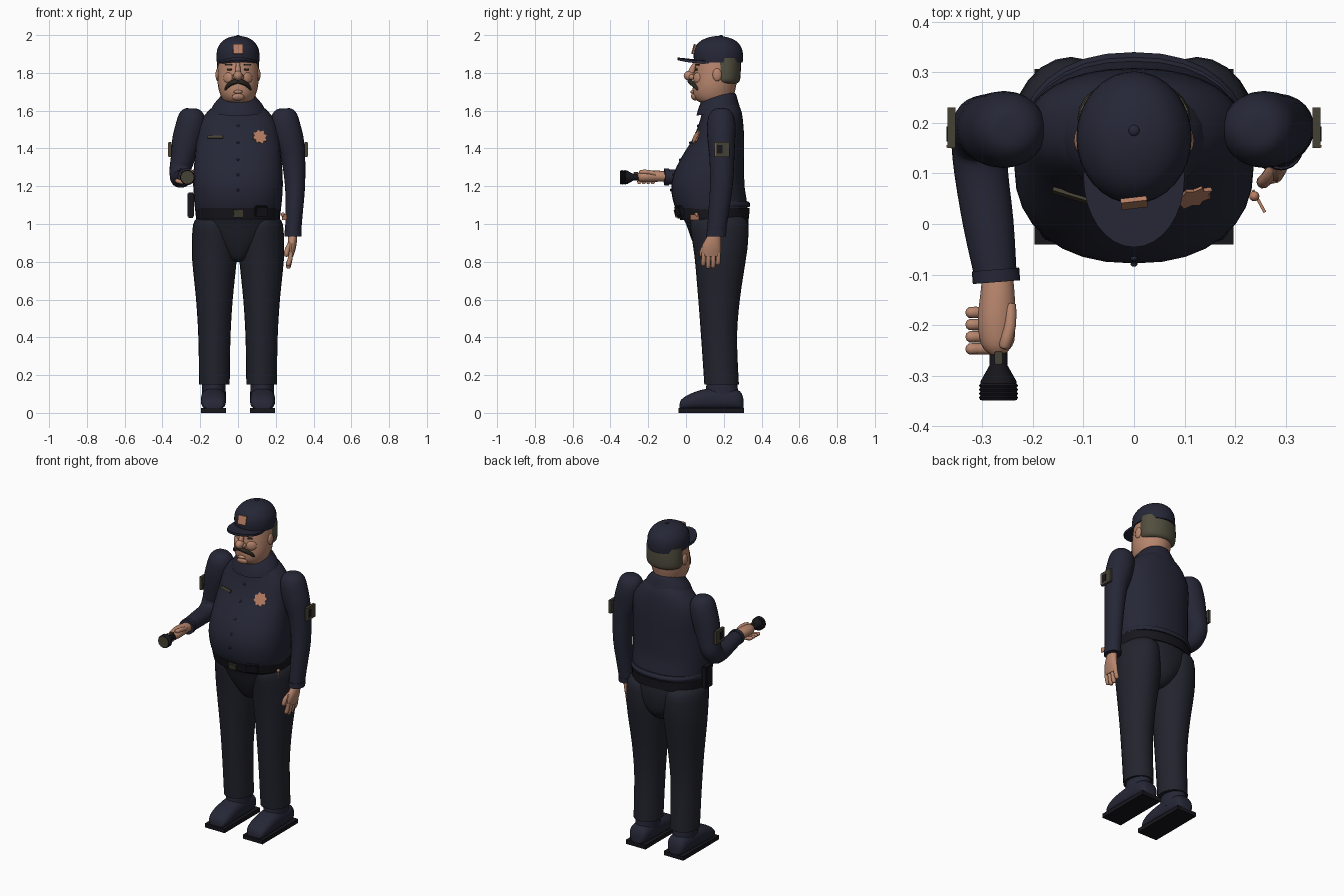
import bpy, bmesh, math
from mathutils import Vector

cube = bpy.data.objects.get("Cube")
if cube:
    bpy.data.objects.remove(cube, do_unlink=True)
parts = []


def material(name, r, g, b):
    m = bpy.data.materials.new(name)
    m.use_nodes = True
    m.diffuse_color = (r, g, b, 1)
    node = next(n for n in m.node_tree.nodes if n.type == 'BSDF_PRINCIPLED')
    node.inputs["Base Color"].default_value = (r, g, b, 1)
    node.inputs["Roughness"].default_value = 0.8
    return m


NAVY = material("navy cloth", .019, .02, .037)
TROUSER = material("dark trouser cloth", .016, .017, .026)
BLACK = material("black leather", .008, .008, .012)
SKIN = material("skin", .48, .24, .155)
HAIR = material("grey hair", .085, .077, .05)
COPPER = material("copper badge", .48, .21, .125)
BROWN = material("dark brown hair", .025, .02, .015)
OLIVE = material("olive metal", .06, .052, .033)


def finish(name, bm, mat):
    bmesh.ops.recalc_face_normals(bm, faces=bm.faces)
    mesh = bpy.data.meshes.new(name)
    bm.to_mesh(mesh)
    bm.free()
    mesh.materials.append(mat)
    ob = bpy.data.objects.new(name, mesh)
    bpy.context.collection.objects.link(ob)
    parts.append(ob)
    return ob


def spline(rows, k):
    """Smooth a list of (x, y, z, ra, rb) rows."""
    rows = [Vector(r) for r in rows]
    out = []
    for i in range(len(rows) - 1):
        a, b = rows[max(i - 1, 0)], rows[i]
        c, d = rows[i + 1], rows[min(i + 2, len(rows) - 1)]
        for j in range(k):
            t = j / k
            out.append(.5 * (2 * b + (c - a) * t + (2 * a - 5 * b + 4 * c - d) * t * t
                             + (3 * b - a - 3 * c + d) * t ** 3))
    return out + [rows[-1]]


def loft(name, rows, mat, axis=None, hint=(1, 0, 0), n=24, k=3, power=1.0):
    """Skin of oval rings along a path, square to the path or to a fixed axis."""
    rows = spline(rows, k)
    bm = bmesh.new()
    rings = []
    for i, r in enumerate(rows):
        p = Vector(r[:3])
        t = Vector(axis) if axis else Vector(rows[min(i + 1, len(rows) - 1)][:3]) - Vector(rows[max(i - 1, 0)][:3])
        t.normalize()
        side = Vector(hint)
        side = (side - t * side.dot(t)).normalized()
        up = t.cross(side)
        ring = []
        for j in range(n):
            a = math.tau * j / n
            c, s = math.cos(a), math.sin(a)
            c, s = (math.copysign(abs(q) ** power, q) for q in (c, s))
            ring.append(bm.verts.new(p + side * c * max(r[3], .001) + up * s * max(r[4], .001)))
        rings.append(ring)
    for lo, hi in zip(rings, rings[1:]):
        for j in range(n):
            bm.faces.new((lo[j], lo[j - 1], hi[j - 1], hi[j]))
    bm.faces.new(rings[0])
    bm.faces.new(rings[-1])
    return finish(name, bm, mat)


def body(name, rows, mat, x=0, **kw):
    """Upright form from rows of (height, half width, front, back)."""
    return loft(name, [(x, (f + b) / 2, z, w, (b - f) / 2) for z, w, f, b in rows],
                mat, axis=(0, 0, 1), **kw)


def box(name, loc, size, mat, bevel=0, yaw=0):
    bm = bmesh.new()
    bmesh.ops.create_cube(bm, size=1)
    bmesh.ops.scale(bm, vec=size, verts=bm.verts)
    if bevel:
        bmesh.ops.bevel(bm, geom=bm.edges[:], offset=bevel, segments=2, affect='EDGES')
    ob = finish(name, bm, mat)
    ob.location, ob.rotation_euler.z = loc, yaw
    return ob


def ball(name, loc, size, mat):
    bm = bmesh.new()
    bmesh.ops.create_uvsphere(bm, u_segments=16, v_segments=10, radius=1)
    bmesh.ops.scale(bm, vec=size, verts=bm.verts)
    ob = finish(name, bm, mat)
    ob.location = loc
    return ob


def on_front(ob, target, x, z, lift=.002):
    """Seat a part on the front of another, turned to its surface."""
    bpy.context.view_layer.update()
    hit, loc, normal, _ = target.ray_cast(Vector((x, -2, z)), Vector((0, 1, 0)))
    ob.location = loc + normal * lift
    ob.rotation_euler = normal.to_track_quat('-Y', 'Z').to_euler()


# Torso, collar, belt
shirt = body("shirt", [(1.02, .212, -.03, .325), (1.06, .224, -.045, .328), (1.12, .232, -.068, .322),
                       (1.2, .237, -.078, .31), (1.28, .235, -.06, .308), (1.36, .228, -.02, .308),
                       (1.45, .22, .035, .308), (1.53, .205, .068, .303), (1.59, .165, .085, .295),
                       (1.63, .12, .10, .28), (1.66, .08, .11, .26)], NAVY, n=32, power=.88)
collar = body("collar", [(1.6, .145, .055, .285), (1.635, .13, .065, .275), (1.67, .1, .08, .265),
                         (1.685, .085, .09, .255)], NAVY)
for v in collar.data.vertices:
    v.co.z += (v.co.y - .19) * .2
body("shirt_hem", [(1.09, .226, -.05, .336), (1.105, .231, -.055, .34), (1.12, .226, -.05, .33)],
     NAVY, n=32, power=.88)
belt = body("belt", [(1.03, .222, -.044, .334), (1.085, .228, -.058, .336)], BLACK, n=32, k=1, power=.88)
on_front(box("belt_buckle", (0, 0, 0), (.052, .014, .042), OLIVE, .003), belt, 0, 1.055)
on_front(box("belt_pouch", (0, 0, 0), (.07, .03, .055), BLACK, .005), belt, .12, 1.07)
box("belt_radio", (-.25, .15, 1.1), (.035, .065, .135), BLACK, .006)
box("key_plate", (.247, .045, 1.035), (.006, .05, .028), COPPER, yaw=.5)
ball("key_ring", (.238, .055, 1.05), (.01, .01, .012), COPPER)
for z in (1.18, 1.26, 1.34, 1.43, 1.52):
    on_front(ball("shirt_button", (0, 0, 0), (.007, .005, .007), NAVY), shirt, 0, z)
on_front(box("name_plate", (0, 0, 0), (.085, .008, .016), OLIVE), shirt, -.12, 1.46)

# Chest badge: eight-pointed plate
bm = bmesh.new()
rim = [bm.verts.new((r * math.sin(a), -.004, r * math.cos(a)))
       for i in range(16) for a, r in [(math.tau * (i + .5) / 16, .042 if i % 2 else .031)]]
face = bm.faces.new(rim)
new = bmesh.ops.extrude_face_region(bm, geom=[face])["geom"]
bmesh.ops.translate(bm, vec=(0, .008, 0), verts=[g for g in new if isinstance(g, bmesh.types.BMVert)])
on_front(finish("chest_badge", bm, COPPER), shirt, .115, 1.46)

# Trousers and shoes
body("trouser_seat", [(1.06, .215, -.03, .325), (1.0, .222, .0, .332), (.93, .185, .025, .328),
                      (.86, .11, .055, .31), (.81, .055, .09, .26), (.8, .01, .15, .2)], TROUSER)
for s, side in ((1, "left"), (-1, "right")):
    body(side + "_trouser_leg", [(1.04, .085, .04, .3), (1.0, .112, .022, .328), (.9, .119, .035, .328),
                                 (.8, .117, .048, .315), (.6, .097, .065, .285), (.4, .085, .08, .27),
                                 (.15, .081, .097, .28)], TROUSER, x=s * .125)
    body(side + "_ankle", [(.17, .062, .11, .27), (.07, .064, .1, .28)], NAVY, x=s * .128, k=1)
    loft(side + "_shoe", [(s * .13, y, (top + .015) / 2, w, (top - .015) / 2) for y, top, w in
                          ((-.035, .04, .03), (-.025, .07, .052), (.02, .1, .065), (.11, .128, .066),
                           (.22, .13, .064), (.285, .115, .055), (.305, .07, .03))],
         NAVY, axis=(0, 1, 0), power=.8)
    box(side + "_sole", (s * .13, .133, .0125), (.134, .348, .025), BLACK)

# Sleeves: shared upper arm, one hanging and one bent forearm
upper = [(.235, .187, 1.612, .01, .01), (.236, .187, 1.604, .045, .042), (.243, .187, 1.57, .07, .068),
         (.255, .187, 1.51, .077, .076), (.272, .187, 1.44, .077, .073), (.292, .19, 1.35, .064, .066)]
hanging = upper + [(.302, .187, 1.2, .053, .06), (.297, .172, 1.06, .046, .054), (.291, .16, .945, .042, .049)]
bent = [(-x, y, z, a, b) for x, y, z, a, b in upper] + [
    (-.304, .187, 1.295, .058, .062), (-.305, .155, 1.252, .056, .055), (-.302, .1, 1.24, .053, .048),
    (-.288, 0, 1.245, .05, .044), (-.274, -.1, 1.25, .042, .04)]
loft("left_sleeve", hanging, NAVY)
loft("right_sleeve", bent, NAVY)
body("left_cuff", [(.965, .046, .108, .214), (.935, .046, .106, .212)], NAVY, x=.291, k=1)
loft("right_cuff", [(-.274, -.09, 1.25, .047, .045), (-.272, -.115, 1.25, .047, .045)], NAVY, k=1)
for s in (1, -1):
    box("sleeve_patch", (s * .361, .19, 1.395), (.016, .08, .08), OLIVE)
    box("patch_emblem", (s * .367, .178, 1.395), (.007, .03, .045), BLACK)
    box("patch_stripe", (s * .368, .154, 1.395), (.006, .005, .07), COPPER)


def finger(name, points, r):
    tip, base = Vector(points[-1]), Vector(points[-2])
    end = tip + (tip - base).normalized() * r * .6
    loft(name, [(*p, r, r) for p in points] + [(*end, r * .3, r * .3)], SKIN, n=10, k=2, hint=(1, .1, .2))


# Hanging left hand
loft("left_hand", [(.29, .157, .95, .024, .03), (.288, .145, .91, .024, .042),
                   (.283, .135, .87, .022, .052), (.277, .132, .83, .016, .048)], SKIN, n=16)
for i in range(4):
    y = .093 + .026 * i
    drop = (.785, .772, .775, .79)[i]
    finger("left_finger", [(.28, y, .85), (.276, y, .815), (.266, y - .002, drop)], .0125)
finger("left_thumb", [(.28, .115, .9), (.262, .09, .87), (.255, .083, .835)], .013)

# Right hand around a flashlight
loft("right_hand", [(-.27, -.1, 1.25, .03, .026), (-.27, -.14, 1.253, .034, .029),
                    (-.272, -.19, 1.253, .037, .031), (-.27, -.235, 1.25, .033, .028),
                    (-.268, -.255, 1.248, .018, .018)], SKIN, n=16)
for i in range(4):
    y = -.175 - .024 * i
    finger("right_finger", [(-.27, y, 1.222), (-.3, y, 1.222), (-.326, y, 1.23)], .011)
finger("right_thumb", [(-.245, -.16, 1.265), (-.245, -.2, 1.275), (-.256, -.24, 1.274)], .012)
loft("flashlight_handle", [(-.268, y, 1.247, r, r) for y, r in
                           ((-.13, .018), (-.28, .018), (-.312, .036), (-.318, .036))], BLACK, k=1)
for i in range(4):
    y = -.316 - .008 * i
    loft("flashlight_ring", [(-.268, y, 1.247, .036, .036), (-.268, y - .003, 1.247, .039, .039),
                             (-.268, y - .008, 1.247, .036, .036)], BLACK, k=1)
loft("flashlight_lens", [(-.268, -.342, 1.247, .034, .034), (-.268, -.349, 1.247, .034, .034)], OLIVE, k=1)
box("flashlight_switch", (-.268, -.265, 1.268), (.016, .025, .012), OLIVE, .002)

# Head and face
head = body("head", [(1.6, .07, .11, .25), (1.638, .072, .085, .25), (1.655, .08, .055, .25),
                     (1.685, .094, .038, .255), (1.73, .106, .036, .265), (1.79, .109, .042, .275),
                     (1.85, .106, .05, .28), (1.91, .098, .06, .28)], SKIN)
body("hair", [(1.745, .09, .14, .27), (1.76, .108, .13, .285), (1.81, .112, .13, .29),
              (1.88, .11, .12, .29)], HAIR)
ball("nose", (0, .018, 1.785), (.024, .03, .026), SKIN)
loft("nose_bridge", [(0, .05, 1.85, .011, .012), (0, .035, 1.82, .013, .016), (0, .02, 1.785, .018, .018)], SKIN, n=12)
on_front(ball("lower_lip", (0, 0, 0), (.024, .01, .01), SKIN), head, 0, 1.7)
on_front(ball("chin", (0, 0, 0), (.034, .014, .02), SKIN), head, 0, 1.672, 0)
for s in (1, -1):
    ball("ear", (s * .107, .165, 1.79), (.012, .024, .034), SKIN)
    ball("nostril_side", (s * .02, .03, 1.778), (.012, .016, .014), SKIN)
    on_front(ball("cheek", (0, 0, 0), (.03, .012, .028), SKIN), head, s * .055, 1.775, -.004)
    on_front(ball("eye", (0, 0, 0), (.015, .005, .006), BROWN), head, s * .044, 1.818)
    on_front(box("eyebrow", (0, 0, 0), (.045, .01, .008), BROWN, .003), head, s * .05, 1.842)
    loft("moustache", [(0, .022, 1.755, .011, .014), (s * .025, .026, 1.75, .013, .013),
                       (s * .05, .042, 1.735, .011, .011), (s * .066, .058, 1.715, .007, .007),
                       (s * .069, .06, 1.707, .001, .001)], BROWN, n=12, hint=(0, 0, 1))

# Cap
cap = body("cap_crown", [(1.855, .112, .045, .3), (1.89, .114, .04, .302), (1.93, .108, .045, .295),
                         (1.965, .085, .072, .27), (1.985, .055, .11, .232), (1.994, .02, .15, .192),
                         (1.995, .005, .166, .176)], NAVY, n=32)
ball("cap_button", (0, .185, 1.994), (.011, .011, .006), NAVY)
visor = body("cap_visor", [(1.868, .1, -.046, .23), (1.882, .1, -.046, .23)], NAVY, k=1, n=32)
for v in visor.data.vertices:
    v.co.z -= 1.8 * v.co.x ** 2
on_front(box("cap_badge", (0, 0, 0), (.052, .009, .052), COPPER), cap, 0, 1.925)

# Smooth shading with sharp edges kept
bpy.ops.object.select_all(action='DESELECT')
for ob in parts:
    ob.select_set(True)
bpy.context.view_layer.objects.active = shirt
bpy.ops.object.shade_smooth_by_angle(angle=math.radians(40))
